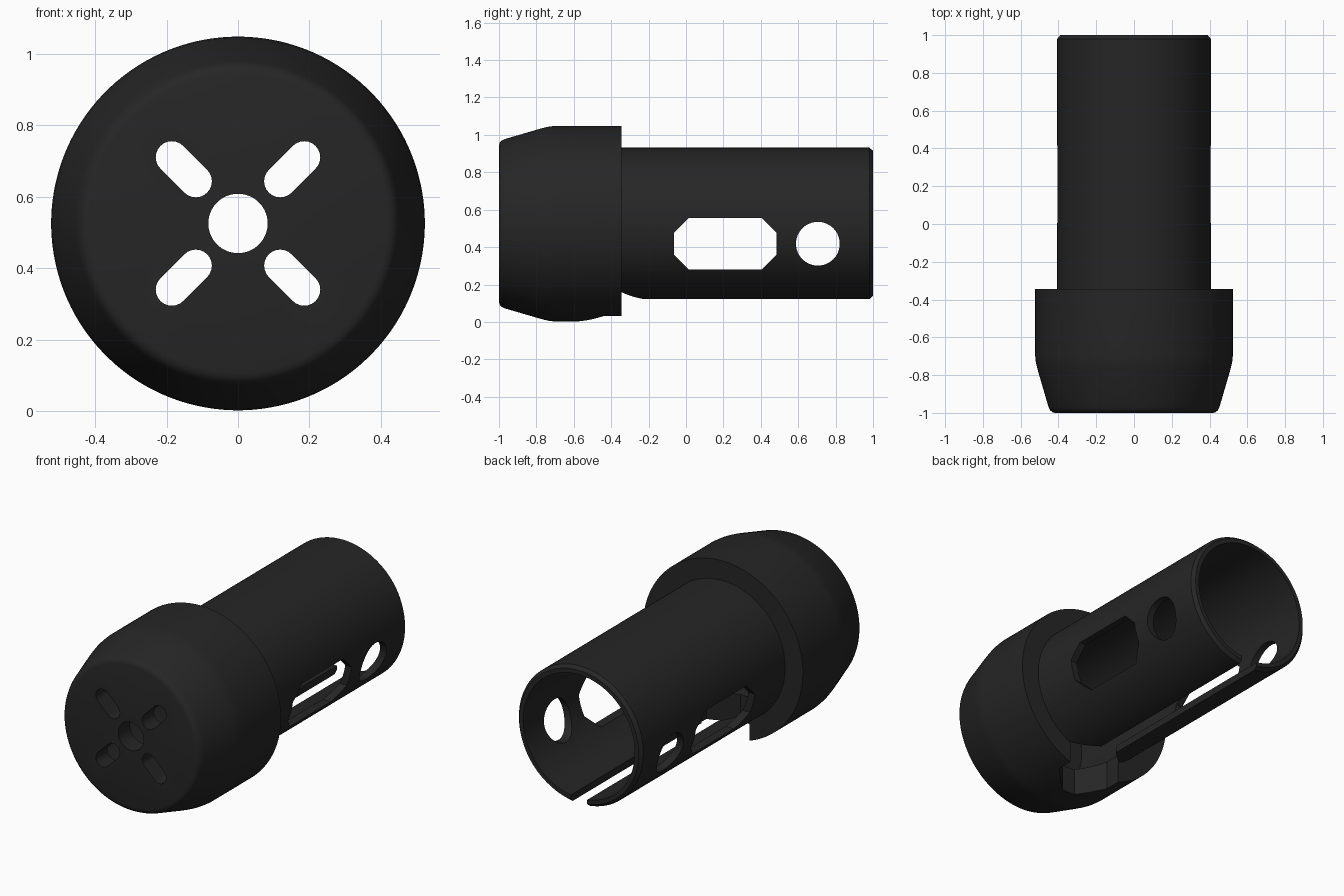
import bpy, bmesh, math
from mathutils import Matrix, Vector

if "Cube" in bpy.data.objects:
    bpy.data.objects.remove(bpy.data.objects["Cube"])

CZ = 0.525  # height of the long axis

black = bpy.data.materials.new("matte black")
black.diffuse_color = (0.019, 0.019, 0.019, 1)
black.use_nodes = True
black.node_tree.nodes["Principled BSDF"].inputs["Base Color"].default_value = black.diffuse_color


def make_object(name, bm):
    bmesh.ops.recalc_face_normals(bm, faces=bm.faces[:])
    me = bpy.data.meshes.new(name)
    bm.to_mesh(me)
    bm.free()
    me.materials.append(black)
    ob = bpy.data.objects.new(name, me)
    bpy.context.collection.objects.link(ob)
    return ob


def lathe(name, profile, steps=128):
    """Revolve a closed (radius, y) profile around the long axis."""
    bm = bmesh.new()
    rings = []
    for i in range(steps):
        a = 2 * math.pi * (i + 0.5) / steps
        rings.append([bm.verts.new((r * math.cos(a), y, CZ + r * math.sin(a)))
                      for r, y in profile])
    n = len(profile)
    for i in range(steps):
        p, q = rings[i], rings[(i + 1) % steps]
        for j in range(n):
            k = (j + 1) % n
            bm.faces.new((p[j], p[k], q[k], q[j]))
    return make_object(name, bm)


def prism(name, outline, place, lo, hi):
    """Extrude a 2D outline; place(u, v, w) maps it into space."""
    bm = bmesh.new()
    a = [bm.verts.new(place(u, v, lo)) for u, v in outline]
    b = [bm.verts.new(place(u, v, hi)) for u, v in outline]
    bm.faces.new(a)
    bm.faces.new(b[::-1])
    for i in range(len(a)):
        j = (i + 1) % len(a)
        bm.faces.new((a[i], a[j], b[j], b[i]))
    ob = make_object(name, bm)
    ob.hide_render = True
    return ob


def chamfered(cu, cv, hu, hv, c):
    return [(cu + su * u, cv + sv * v) for su, sv, u, v in (
        (1, 1, hu, hv - c), (1, 1, hu - c, hv), (-1, 1, hu - c, hv), (-1, 1, hu, hv - c),
        (-1, -1, hu, hv - c), (-1, -1, hu - c, hv), (1, -1, hu - c, hv), (1, -1, hu, hv - c))]


def circle(cu, cv, r, n=48):
    return [(cu + r * math.cos(2 * math.pi * i / n), cv + r * math.sin(2 * math.pi * i / n))
            for i in range(n)]


def slot(angle, r0, r1, w, n=12):
    """Rounded slot lying along a ray from the axis."""
    pts = []
    for centre, start in ((r1, -math.pi / 2), (r0, math.pi / 2)):
        for i in range(n + 1):
            t = start + math.pi * i / n
            p = Matrix.Rotation(angle, 2) @ Vector((centre + w * math.cos(t), w * math.sin(t)))
            pts.append((p.x, p.y + CZ))
    return pts


def sideways(u, v, w): return (w, u, v)     # outline in y, z
def forward(u, v, w): return (u, w, v)      # outline in x, z
def upward(u, v, w): return (u, v, w)       # outline in x, y


# Hollow body: tapered head with rounded nose, step down to the tube, open rear bore
profile = [(0.083, -1.0), (0.418, -1.0), (0.433, -0.996), (0.445, -0.985), (0.453, -0.968),
           (0.505, -0.79), (0.514, -0.757), (0.520, -0.73), (0.523, -0.70),
           (0.523, -0.345), (0.407, -0.345), (0.407, 0.98), (0.390, 1.0),
           (0.365, 1.0), (0.365, -0.89), (0.083, -0.89)]
body = lathe("socket_body", profile)

# Side windows, cross holes, bottom slit, bottom notch and four vent slots
cutters = [
    prism("window_cutter", chamfered(0.21, 0.418, 0.275, 0.138, 0.08), sideways, -0.7, 0.7),
    prism("cross_hole_cutter", circle(0.705, 0.418, 0.117), sideways, -0.7, 0.7),
    prism("slit_cutter", [(-0.054, -0.4), (0.054, -0.4), (0.054, 1.1), (-0.054, 1.1)],
          upward, -0.1, 0.4),
    prism("notch_cutter", chamfered(0, -0.39, 0.174, 0.18, 0.13), upward, -0.1, 0.4),
]
for i in range(4):
    cutters.append(prism("vent_cutter", slot(math.pi / 4 + i * math.pi / 2, 0.167, 0.262, 0.045),
                         forward, -1.1, -0.8))

bpy.context.view_layer.objects.active = body
body.select_set(True)
for c in cutters:
    m = body.modifiers.new(c.name, 'BOOLEAN')
    m.operation = 'DIFFERENCE'
    m.solver = 'EXACT'
    m.object = c
    bpy.ops.object.modifier_apply(modifier=m.name)
for c in cutters:
    bpy.data.objects.remove(c)

# Smooth round surfaces, crisp cut edges
bpy.ops.object.select_all(action='DESELECT')
body.select_set(True)
bpy.ops.object.shade_smooth_by_angle(angle=math.radians(30))
